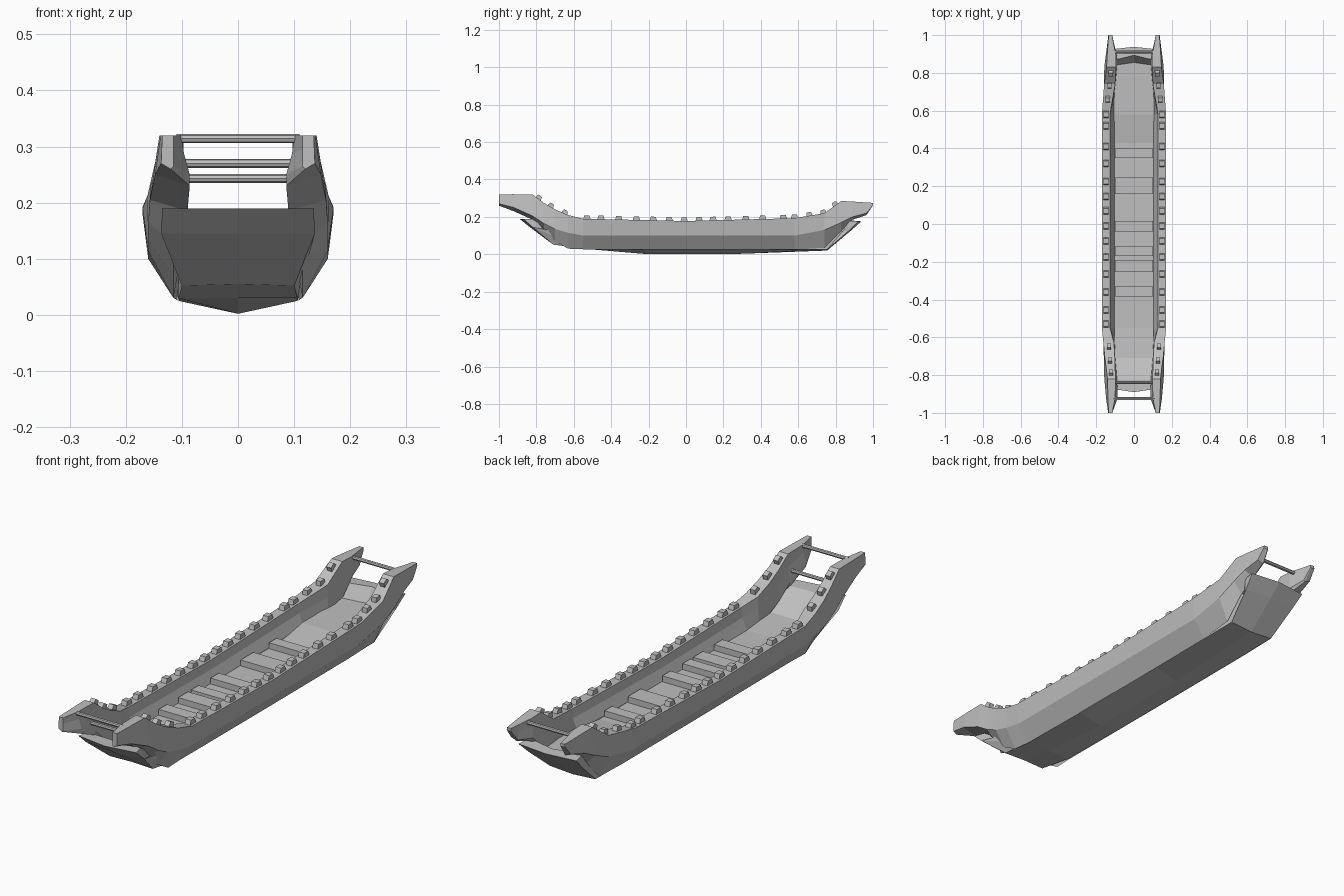
import bpy, bmesh, math
from mathutils import Matrix, Vector

cube = bpy.data.objects.get("Cube")
if cube:
    bpy.data.objects.remove(cube)

grey = bpy.data.materials.new("weathered_grey")
grey.use_nodes = True
COLOUR = (0.52, 0.52, 0.52, 1)
grey.diffuse_color = COLOUR
grey.node_tree.nodes["Principled BSDF"].inputs["Base Color"].default_value = COLOUR


def finish(name, bm, mirror=False):
    bmesh.ops.recalc_face_normals(bm, faces=bm.faces)
    mesh = bpy.data.meshes.new(name)
    bm.to_mesh(mesh)
    bm.free()
    mesh.materials.append(grey)
    obj = bpy.data.objects.new(name, mesh)
    bpy.context.collection.objects.link(obj)
    if mirror:
        obj.modifiers.new("mirror", 'MIRROR')
    return obj


def loft(name, rings, mirror=False):
    """Skin closed rings of equal length and cap both ends."""
    bm = bmesh.new()
    rows = [[bm.verts.new(p) for p in ring] for ring in rings]
    n = len(rows[0])
    for a, b in zip(rows, rows[1:]):
        for i in range(n):
            j = (i + 1) % n
            bm.faces.new((a[i], a[j], b[j], b[i]))
    bm.faces.new(rows[0])
    bm.faces.new(rows[-1])
    bmesh.ops.triangulate(bm, faces=[f for f in bm.faces if len(f.verts) > 4])
    return finish(name, bm, mirror)


# Side walls: y, low chine x z, mid chine x z, outer rail x z, inner rail x, inner foot x z
WALL = [
    (-1.0, .12, .26, .137, .27, .135, .32, .115, .115, .265),
    (-.92, .086, .23, .148, .25, .138, .32, .1, .086, .25),
    (-.82, .09, .185, .157, .205, .14, .32, .098, .09, .2),
    (-.76, .115, .125, .16, .165, .147, .275, .1, .095, .15),
    (-.7, .115, .07, .16, .135, .155, .24, .102, .1, .115),
    (-.63, .115, .03, .16, .115, .162, .21, .106, .102, .1),
    (-.55, .108, .027, .16, .1, .17, .19, .127, .102, .1),
    (0, .108, .025, .16, .1, .17, .178, .127, .102, .1),
    (.58, .108, .025, .16, .1, .17, .193, .127, .102, .11),
    (.74, .115, .035, .16, .13, .158, .22, .1, .098, .11),
    (.83, .115, .125, .157, .17, .145, .285, .095, .09, .14),
    (.89, .1, .185, .15, .2, .142, .282, .095, .09, .2),
    (.965, .115, .21, .14, .22, .137, .277, .11, .108, .215),
]
rings = [[(bx, y, bz), (cx, y, cz), (ox, y, oz), (ix, y, oz),
          (ix - .25 * (ix - fx), y, oz - .45 * (oz - fz)), (fx, y, fz)]
         for y, bx, bz, cx, cz, ox, oz, ix, fx, fz in WALL]
# Raked tip at the rear
rings.append([(x, 1.0, z) for x, z in [(.12, .262), (.136, .264), (.134, .275),
                                       (.115, .275), (.115, .27), (.115, .262)]])
loft("side_walls", rings, mirror=True)

# Centre hull: closed lengthwise loop of y, keel z, edge z, half width, edge y shift
HULL = [
    (-.89, .19, .19, .135, .02), (-.835, .145, .145, .137, .015),
    (-.71, .055, .052, .1, 0), (-.55, .03, .03, .106, 0),
    (-.22, .002, .025, .106, 0), (.27, .002, .025, .106, 0),
    (.755, .02, .027, .106, 0), (.88, .125, .125, .125, -.01),
    (.938, .176, .176, .135, -.015), (.893, .18, .18, .125, -.03),
    (.855, .125, .125, .108, -.015), (.58, .12, .12, .106, 0),
    (.43, .1, .1, .106, 0), (-.55, .1, .1, .106, 0),
    (-.71, .115, .115, .106, 0), (-.825, .188, .188, .12, .005),
]
loft("hull", [[(s * w, y + (d if s else 0), e if s else k) for y, k, e, w, d in HULL]
              for s in (-1, 0, 1)])


def box(bm, matrix, taper=1):
    made = bmesh.ops.create_cube(bm, size=1)["verts"]
    for v in made:
        if v.co.z > 0:
            v.co.y *= taper
    bmesh.ops.transform(bm, matrix=matrix, verts=made)


# Floor slats
bm = bmesh.new()
for low, high in [(-.385, -.33), (-.255, -.19), (-.17, -.12),
                  (-.04, .015), (.16, .245), (.35, .4)]:
    box(bm, Matrix.Translation((0, (low + high) / 2, .11)) @
        Matrix.Diagonal((.2, high - low, .03, 1)))
finish("floor_slats", bm)


# Studs riding along the rail
def rail(y):
    for a, b in zip(WALL, WALL[1:]):
        if a[0] <= y <= b[0]:
            p, q = (Vector(((r[5] + r[7]) / 2, r[0], r[6])) for r in (a, b))
            t = (y - a[0]) / (b[0] - a[0])
            return p.lerp(q, t), math.atan2(q.z - p.z, q.y - p.y)


bm = bmesh.new()
STUDS = [-.79, -.725, -.65, -.53, -.455, -.36, -.265, -.175, -.09,
         -.01, .07, .145, .225, .32, .41, .52, .58, .66, .735, .8]
for y in STUDS:
    spot, angle = rail(y)
    middle = abs(y) < .6
    box(bm, Matrix.Translation(spot) @ Matrix.Rotation(angle, 4, 'X') @
        Matrix.Translation((0, 0, .005)) @
        Matrix.Diagonal((.025 if middle else .022, .044 if middle else .038, .028, 1)), .6)
finish("rail_studs", bm, mirror=True)

# Crossbars between the raised ends
bm = bmesh.new()
for y, z in [(-.925, .314), (-.84, .243), (.91, .27)]:
    bmesh.ops.create_cone(bm, cap_ends=True, segments=8, radius1=.008, radius2=.008,
                          depth=.22, matrix=Matrix.Translation((0, y, z)) @
                          Matrix.Rotation(math.pi / 2, 4, 'Y'))
finish("crossbars", bm)
